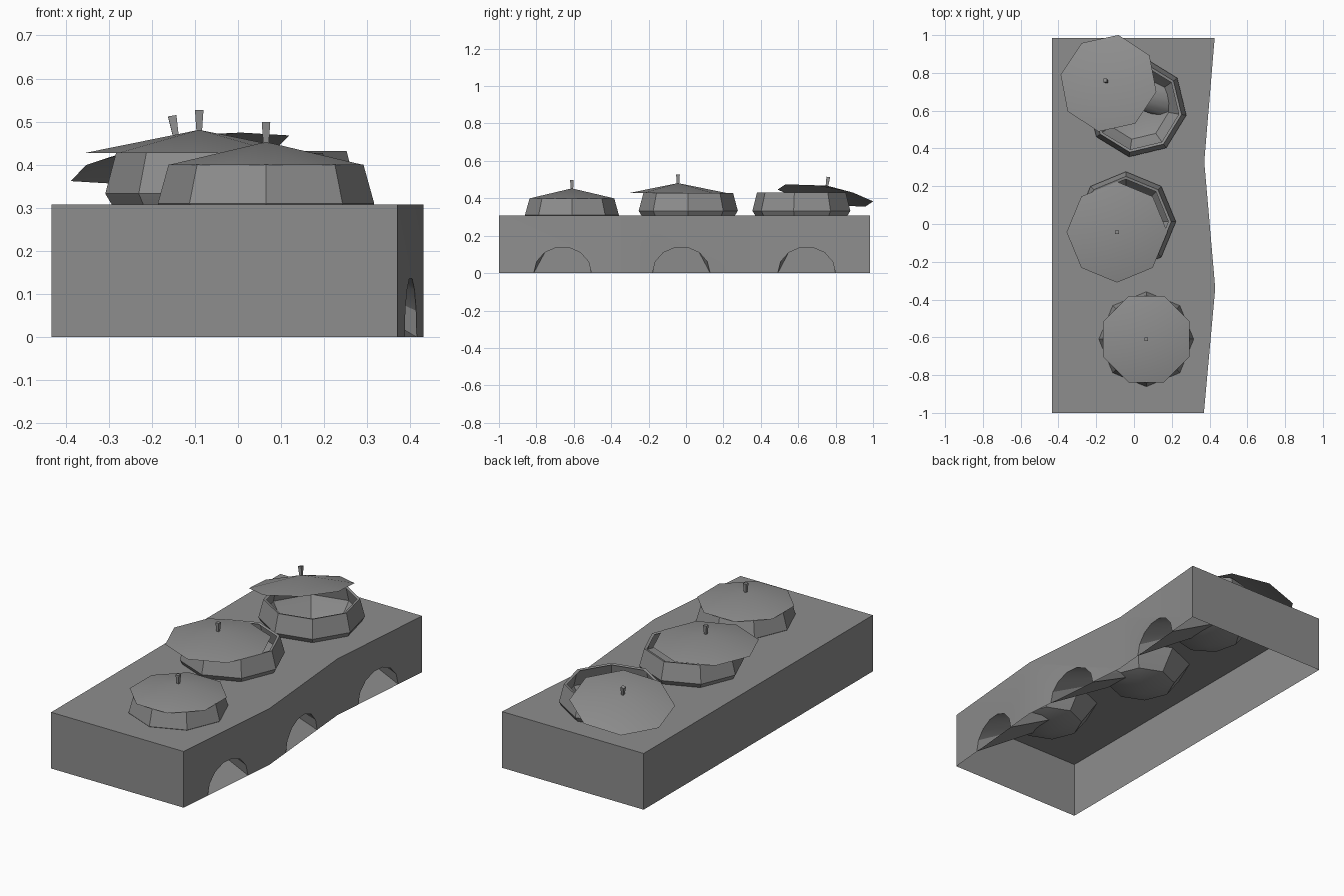
import bpy, bmesh
from math import cos, sin, pi, radians
from mathutils import Matrix, Vector

cube = bpy.data.objects.get("Cube")
if cube:
    bpy.data.objects.remove(cube, do_unlink=True)

GREY = (0.27, 0.27, 0.27, 1)
clay = bpy.data.materials.new("grey clay")
clay.use_nodes = True
clay.diffuse_color = GREY
clay.node_tree.nodes["Principled BSDF"].inputs["Base Color"].default_value = GREY

TOP = 0.308


def finish(bm, name, matrix=Matrix()):
    bmesh.ops.remove_doubles(bm, verts=bm.verts, dist=0.0005)
    bmesh.ops.recalc_face_normals(bm, faces=bm.faces)
    mesh = bpy.data.meshes.new(name)
    bm.to_mesh(mesh)
    bm.free()
    mesh.materials.append(clay)
    obj = bpy.data.objects.new(name, mesh)
    bpy.context.collection.objects.link(obj)
    obj.matrix_world = matrix
    bpy.ops.object.select_all(action='DESELECT')
    obj.select_set(True)
    bpy.context.view_layer.objects.active = obj
    bpy.ops.object.shade_smooth_by_angle(angle=radians(28))
    return obj


def lathe(name, profile, sides, matrix, turn=0):
    """Spin (radius, height) points into an open faceted shell."""
    bm = bmesh.new()
    rings = [[bm.verts.new((r * cos(turn + 2 * pi * i / sides),
                            r * sin(turn + 2 * pi * i / sides), z))
              for i in range(sides)] for r, z in profile]
    for (low, high), (pa, pb) in zip(zip(rings, rings[1:]), zip(profile, profile[1:])):
        for i in range(sides):
            j = (i + 1) % sides
            loop = [low[i], low[j], high[j], high[i]]
            if pb[0] == 0:
                loop.pop()
            elif pa[0] == 0:
                loop.pop(0)
            bm.faces.new(loop)
    return finish(bm, name, matrix)


# Pots: name, centre, rim radius at the counter, turn, belly lift, rim height
pots = [("front", (0.065, -0.61), 0.25, 0, 0.002, 0.40),
        ("middle", (-0.043, 0.012), 0.25, 0, 0.025, 0.427),
        ("back", (0.015, 0.617), 0.25, radians(-9), 0.025, 0.432)]

for name, (x, y), r, turn, lift, rim in pots:
    belly = r + 0.6 * lift
    lathe(name + "_pot", [(0, 0.14), (0.68 * r, 0.2), (r, TOP), (belly, TOP + lift),
                          (belly - 0.025, rim), (belly - 0.04, rim - 0.004)],
          8, Matrix.Translation((x, y, 0)), turn)

# Lids with knobs: name, centre of the edge plane, radius, turn, axis
lids = [("front", (0.065, -0.61, 0.399), 0.247, radians(22.5), (0, 0, 1)),
        ("middle", (-0.09, -0.043, 0.427), 0.267, 0, (0, 0, 1)),
        ("back", (-0.135, 0.745, 0.415), 0.263, radians(-11), (-0.18, 0.16, 1))]

for name, centre, r, turn, axis in lids:
    tilt = Vector((0, 0, 1)).rotation_difference(Vector(axis)).to_matrix().to_4x4()
    place = Matrix.Translation(centre) @ tilt
    lathe(name + "_lid", [(r, 0), (0, 0.054)], 8, place, turn)
    lathe(name + "_knob", [(0.009, 0.048), (0.014, 0.1), (0, 0.1)], 4, place, pi / 4)

# Stove: open-bottomed shell with a wavy stoking side
corners = [(0.37, -1), (0.43, -0.34), (0.372, 0.33), (0.427, 0.985)]
outline = [Vector((*c, 0)) for c in corners + [(-0.433, 0.985), (-0.433, -1)]]
up = Vector((0, 0, TOP))
bm = bmesh.new()


def face(points):
    bm.faces.new([bm.verts.new(p) for p in points])


ARCH_Y = [-0.66, -0.025, 0.645]
for i, a in enumerate(outline):
    b = outline[(i + 1) % len(outline)]
    if i >= len(ARCH_Y):
        face([a, b, b + up, a + up])
        continue
    # Fire opening: arched notch with a tapering flue and a rising floor
    along = (b - a).normalized()
    inward = Vector((-along.y, along.x, 0))
    middle = a + along * ((ARCH_Y[i] - a.y) / along.y)
    half = [(-0.155 * cos(pi * k / 7), 0.14 * sin(pi * k / 7)) for k in range(8)]
    mouth = [middle + along * s + Vector((0, 0, h)) for s, h in half]
    end = middle + inward * 0.34 + Vector((0, 0, 0.2))
    throat = [end + along * s * 0.5 + Vector((0, 0, h * 0.5)) for s, h in half]
    face([a] + mouth + [b, b + up, a + up])
    for k in range(8):
        j = (k + 1) % 8
        face([mouth[k], mouth[j], throat[j], throat[k]])

# Counter top with a hole under each pot
loops = [[p + up for p in outline]]
for name, (x, y), r, turn, lift, rim in pots:
    loops.append([Vector((x + r * cos(turn + k * pi / 4), y + r * sin(turn + k * pi / 4), TOP))
                  for k in range(8)])
edges = []
for loop in loops:
    vs = [bm.verts.new(p) for p in loop]
    edges += [bm.edges.new((v, vs[(k + 1) % len(vs)])) for k, v in enumerate(vs)]
bmesh.ops.triangle_fill(bm, edges=edges, use_beauty=True, use_dissolve=False, normal=(0, 0, 1))
finish(bm, "stove")
